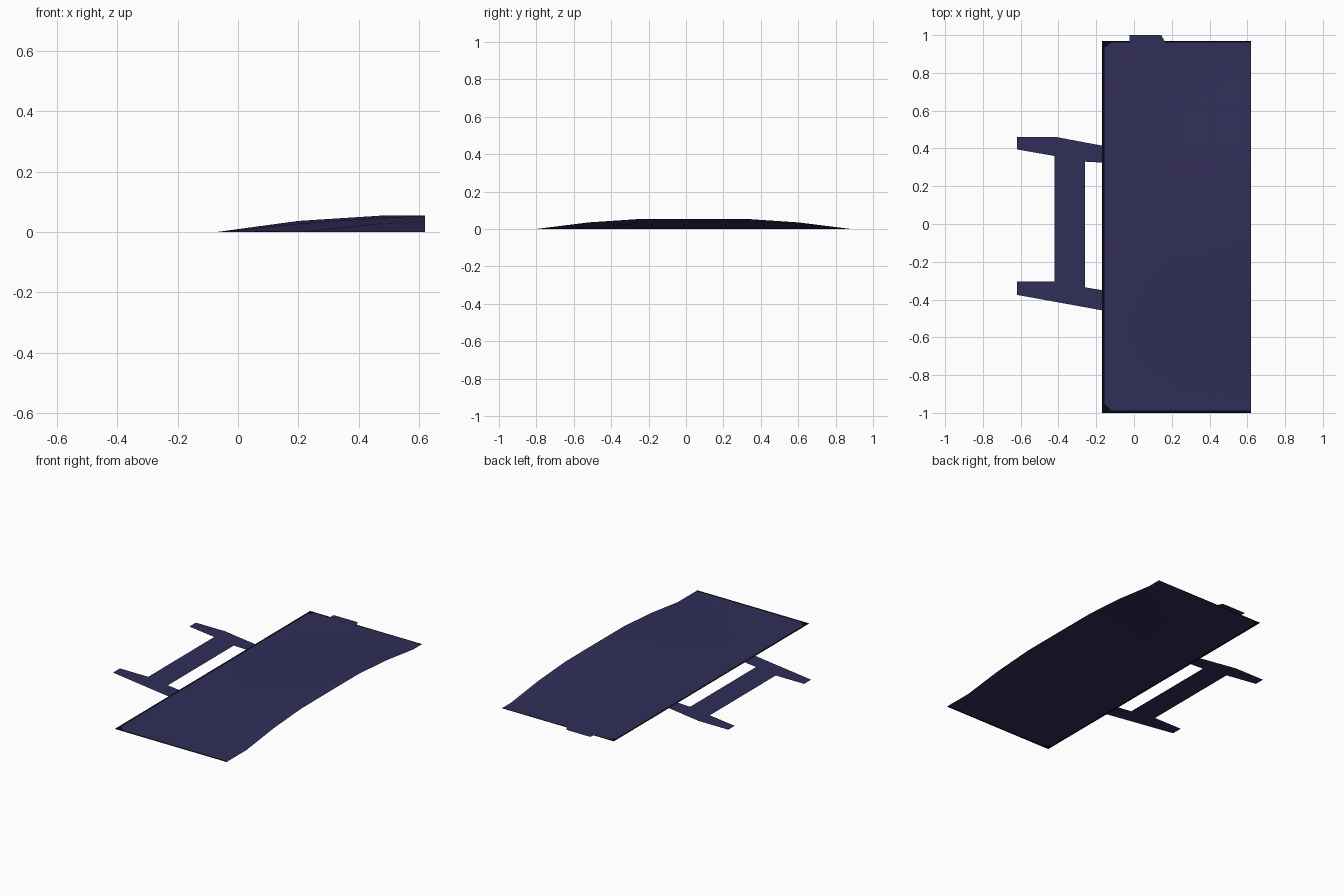
import bpy
import bmesh
import math

cube = bpy.data.objects.get("Cube")
if cube:
    bpy.data.objects.remove(cube, do_unlink=True)


def make_material(name, color):
    mat = bpy.data.materials.new(name)
    mat.use_nodes = True
    mat.diffuse_color = color
    bsdf = mat.node_tree.nodes["Principled BSDF"]
    bsdf.inputs["Base Color"].default_value = color
    return mat


navy = make_material("navy", (0.030, 0.027, 0.098, 1))
black = make_material("black", (0.003, 0.002, 0.006, 1))


def finish(name, bm, mats):
    mesh = bpy.data.meshes.new(name)
    bmesh.ops.recalc_face_normals(bm, faces=bm.faces)
    if sum(f.normal.z for f in bm.faces) < 0:
        bmesh.ops.reverse_faces(bm, faces=bm.faces)
    bm.to_mesh(mesh)
    bm.free()
    for mat in mats:
        mesh.materials.append(mat)
    obj = bpy.data.objects.new(name, mesh)
    bpy.context.collection.objects.link(obj)
    return obj


def flat_part(name, outline, z=0.0):
    bm = bmesh.new()
    bm.faces.new([bm.verts.new((x, y, z)) for x, y in outline])
    return finish(name, bm, [navy])


# Dome height falls off with distance from a point past the open edge
def dome_height(x, y):
    steps = [(0.0, 0.054), (0.31, 0.054), (0.57, 0.036), (0.83, 0.0)]
    r = math.hypot(x - 0.76, y - 0.04)
    for (r0, z0), (r1, z1) in zip(steps, steps[1:]):
        if r <= r1:
            return z0 + (z1 - z0) * (r - r0) / (r1 - r0)
    return 0.0


# Main sheet: thin open panel with a half dome and a dark rim on three sides
xs = [-0.17, -0.157, -0.12, -0.07, 0.2, 0.47, 0.62]
ys = [-1.0, -0.987, -0.95, -0.8, -0.52, -0.25, 0.04, 0.33, 0.6, 0.88, 0.93, 0.961, 0.97]
bm = bmesh.new()
rows = [[bm.verts.new((x, y, dome_height(x, y))) for x in xs] for y in ys]
for j in range(len(ys) - 1):
    for i in range(len(xs) - 1):
        face = bm.faces.new((rows[j][i], rows[j][i + 1],
                             rows[j + 1][i + 1], rows[j + 1][i]))
        face.smooth = True
        face.material_index = int(i == 0 or j in (0, len(ys) - 2))
# Cut the inner rim corners diagonally
for j, low in ((1, True), (len(ys) - 3, False)):
    a, b = rows[j][1], rows[j + 1][2]
    if low:
        a, b = rows[j][2], rows[j + 1][1]
    face = next(f for f in a.link_faces if b in f.verts)
    bmesh.utils.face_split(face, a, b)
    corner = rows[1][1] if low else rows[len(ys) - 2][1]
    for f in corner.link_faces:
        f.material_index = 1
finish("main_sheet", bm, [navy, black])

# Ladder shaped bracket on the side
flat_part("back_arm", [(-0.62, 0.46), (-0.41, 0.46), (-0.17, 0.415),
                       (-0.17, 0.325), (-0.26, 0.33), (-0.42, 0.36), (-0.62, 0.395)])
flat_part("front_arm", [(-0.62, -0.305), (-0.42, -0.305), (-0.26, -0.335),
                        (-0.17, -0.35), (-0.17, -0.457), (-0.62, -0.375)])
flat_part("cross_bar", [(-0.42, -0.305), (-0.26, -0.335), (-0.26, 0.33), (-0.42, 0.36)])

# Small tab on the back edge, overlapping the rim
flat_part("back_tab", [(-0.025, 0.961), (-0.025, 1.0), (0.145, 1.0), (0.165, 0.961)], 0.001)
